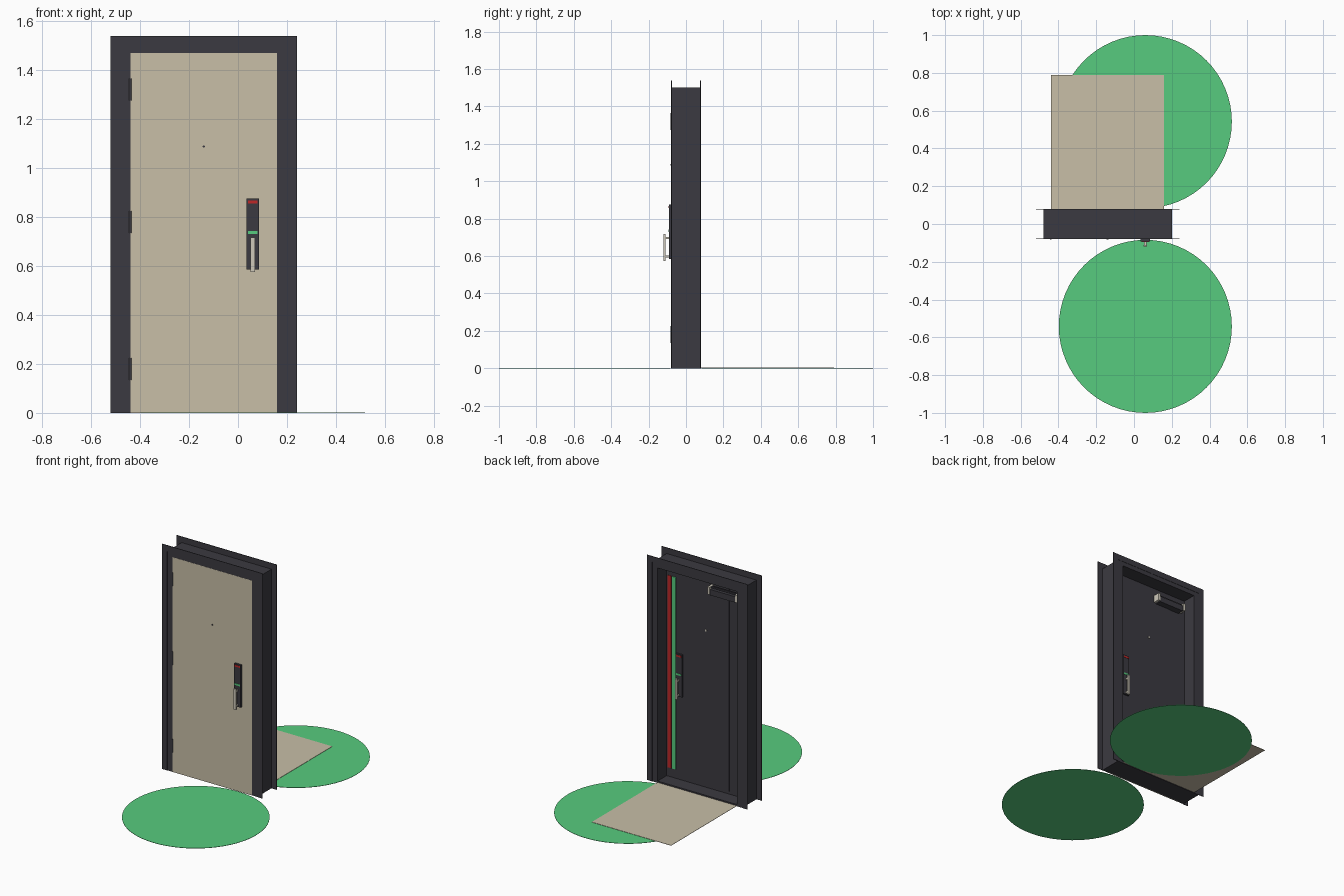
import bpy, bmesh
from mathutils import Vector

cube = bpy.data.objects.get("Cube")
if cube:
    bpy.data.objects.remove(cube, do_unlink=True)


def material(name, rgb):
    m = bpy.data.materials.new(name)
    m.use_nodes = True
    m.diffuse_color = (*rgb, 1)
    bsdf = m.node_tree.nodes["Principled BSDF"]
    bsdf.inputs["Base Color"].default_value = (*rgb, 1)
    bsdf.inputs["Roughness"].default_value = 0.6
    return m


DARK = material("charcoal", (0.044, 0.042, 0.052))
BEIGE = material("beige", (0.58, 0.52, 0.39))
METAL = material("pale metal", (0.62, 0.58, 0.49))
GREEN = material("green", (0.095, 0.60, 0.21))
RED = material("red", (0.52, 0.02, 0.02))


def finish(name, bm, mat):
    bmesh.ops.recalc_face_normals(bm, faces=bm.faces)
    mesh = bpy.data.meshes.new(name)
    bm.to_mesh(mesh)
    bm.free()
    mesh.materials.append(mat)
    ob = bpy.data.objects.new(name, mesh)
    bpy.context.collection.objects.link(ob)
    return ob


def box(name, x, y, z, mat):
    """Box from (low, high) ranges on each axis."""
    bm = bmesh.new()
    bmesh.ops.create_cube(bm, size=1)
    for v in bm.verts:
        v.co = Vector([(r[0] + r[1]) / 2 + c * abs(r[1] - r[0])
                       for c, r in zip(v.co, (x, y, z))])
    return finish(name, bm, mat)


def cylinder(name, centre, radius, depth, mat, axis="Z", sides=24):
    bm = bmesh.new()
    bmesh.ops.create_cone(bm, cap_ends=True, segments=sides, radius1=radius,
                          radius2=radius, depth=depth)
    turn = Vector((0, 0, 1)).rotation_difference(
        Vector((0, 1, 0)) if axis == "Y" else Vector((0, 0, 1)))
    for v in bm.verts:
        v.co = turn @ v.co + Vector(centre)
    return finish(name, bm, mat)


def plate(name, outline, y, thick, mat):
    """Flat outline in x and z, given thickness along y."""
    bm = bmesh.new()
    face = bm.faces.new([bm.verts.new((px, y, pz)) for px, pz in outline])
    new = bmesh.ops.extrude_face_region(bm, geom=[face])["geom"]
    bmesh.ops.translate(bm, vec=(0, thick, 0),
                        verts=[g for g in new if isinstance(g, bmesh.types.BMVert)])
    return finish(name, bm, mat)


# Main dimensions
LEFT, RIGHT, TOP = -0.44, 0.16, 1.47      # door opening
FRAME_L, FRAME_R, FRAME_T = -0.48, 0.20, 1.50
TRIM = 0.04
FRONT, BACK = -0.078, 0.078
DOOR_BACK = -0.02

# Frame
box("hinge_jamb", (FRAME_L, LEFT), (FRONT, BACK), (0, FRAME_T), DARK)
box("lock_jamb", (RIGHT, FRAME_R), (FRONT, BACK), (0, FRAME_T), DARK)
box("head_jamb", (LEFT, RIGHT), (FRONT, BACK), (TOP, FRAME_T), DARK)
box("threshold", (LEFT, RIGHT), (DOOR_BACK, BACK), (0, 0.012), DARK)

# Mitred trim on both faces of the wall
out_l, out_r, out_t = FRAME_L - TRIM, FRAME_R + TRIM, FRAME_T + TRIM
for side, y in (("front", FRONT - 0.002), ("back", BACK - 0.002)):
    plate(side + "_trim_hinge_side", [(out_l, 0), (FRAME_L, 0), (FRAME_L, FRAME_T),
          (out_l, out_t)], y, 0.004, DARK)
    plate(side + "_trim_lock_side", [(FRAME_R, 0), (out_r, 0), (out_r, out_t),
          (FRAME_R, FRAME_T)], y, 0.004, DARK)
    plate(side + "_trim_head", [(FRAME_L, FRAME_T), (FRAME_R, FRAME_T),
          (out_r, out_t), (out_l, out_t)], y, 0.004, DARK)

# Door leaf with a pale outer skin and a raised inner panel
box("door_leaf", (LEFT, RIGHT), (FRONT + 0.006, DOOR_BACK), (0, TOP), DARK)
box("door_skin", (LEFT, RIGHT), (FRONT - 0.001, FRONT + 0.006), (0, TOP), BEIGE)
box("inner_panel", (-0.315, RIGHT), (DOOR_BACK, DOOR_BACK + 0.003), (0.03, 1.43), DARK)

# Status strips on the inside
for name, x, mat in (("red_strip", 0.135, RED), ("green_strip", 0.102, GREEN)):
    box(name, (x - 0.014, x + 0.014), (DOOR_BACK, DOOR_BACK + 0.007),
        (0.075, 1.39), mat)

# Lock and pull handle on each face of the door
LOCK_X = 0.06
for side, y, d in (("outer", FRONT, -1), ("inner", DOOR_BACK, 1)):
    def span(a, b):
        return tuple(sorted((y + d * a, y + d * b)))
    box(side + "_lock_body", (LOCK_X - 0.025, LOCK_X + 0.025), span(0, 0.014),
        (0.585, 0.875), DARK)
    for name, low, mat in (("red_light", 0.856, RED), ("green_light", 0.73, GREEN)):
        box(side + "_" + name, (LOCK_X - 0.02, LOCK_X + 0.02), span(0.014, 0.016),
            (low, low + 0.012), mat)
    for z in (0.597, 0.697):
        box(side + "_handle_post", (LOCK_X - 0.006, LOCK_X + 0.006),
            span(0.012, 0.034), (z - 0.005, z + 0.005), METAL)
    box(side + "_handle_bar", (LOCK_X - 0.009, LOCK_X + 0.009), span(0.032, 0.042),
        (0.575, 0.717), METAL)

# Peephole
cylinder("peephole_outer", (-0.14, FRONT - 0.001, 1.088), 0.005, 0.006, DARK, "Y")
cylinder("peephole_inner", (-0.14, DOOR_BACK + 0.003, 1.088), 0.007, 0.008, METAL, "Y")

# Hinges
for z in (0.18, 0.78, 1.32):
    cylinder("hinge", (LEFT, FRONT, z), 0.005, 0.09, DARK, sides=12)

# Door closer with pale end brackets
box("closer_body", (-0.39, -0.20), (DOOR_BACK, 0.025), (1.36, 1.40), DARK)
box("closer_arm", (-0.40, -0.19), (0.0, 0.012), (1.405, 1.415), DARK)
for x in (-0.40, -0.19):
    box("closer_bracket", (x - 0.008, x + 0.008), (DOOR_BACK, 0.03),
        (1.365, 1.415), METAL)

# Floor discs and the mat behind the door
for name, y in (("front_disc", -0.542), ("back_disc", 0.542)):
    cylinder(name, (0.06, y, 0.001), 0.458, 0.002, GREEN, sides=64)
box("floor_mat", (LEFT, RIGHT), (BACK + 0.002, 0.79), (0.002, 0.004), BEIGE)
